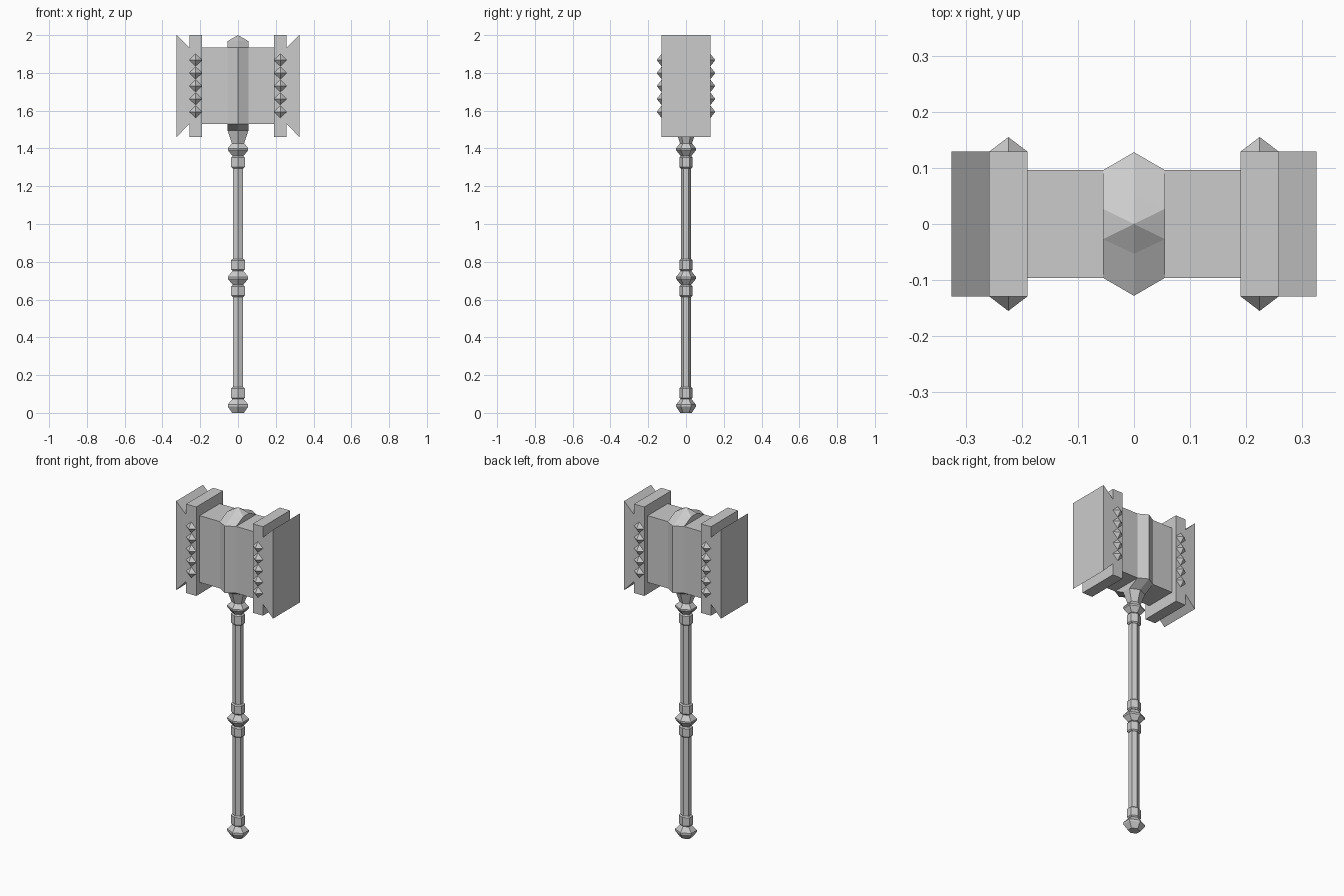
import bpy, bmesh
from mathutils import Vector

if "Cube" in bpy.data.objects:
    bpy.data.objects.remove(bpy.data.objects["Cube"])


def finish(name, bm):
    bmesh.ops.recalc_face_normals(bm, faces=bm.faces)
    mesh = bpy.data.meshes.new(name)
    bm.to_mesh(mesh)
    bm.free()
    obj = bpy.data.objects.new(name, mesh)
    bpy.context.collection.objects.link(obj)
    return obj


def hex_loft(name, sections, apex=None):
    """Stack six-sided rings given as (z, half width x, side y, tip y)."""
    bm = bmesh.new()
    rings = []
    for z, x, s, t in sections:
        pts = [(x, -s), (x, s), (0, t), (-x, s), (-x, -s), (0, -t)]
        rings.append([bm.verts.new((px, py, z)) for px, py in pts])
    for a, b in zip(rings, rings[1:]):
        for i in range(6):
            j = (i + 1) % 6
            bm.faces.new((a[i], a[j], b[j], b[i]))
    bm.faces.new(rings[0])
    if apex is None:
        bm.faces.new(rings[-1])
    else:
        tip = bm.verts.new((0, 0, apex))
        for i in range(6):
            bm.faces.new((rings[-1][i], rings[-1][(i + 1) % 6], tip))
    return finish(name, bm)


def turned(name, profile):
    return hex_loft(name, [(z, r, r * 0.5, r * 0.97) for z, r in profile])


def prism(name, profile, half_depth):
    """Extrude an xz outline along y."""
    bm = bmesh.new()
    face = bm.faces.new([bm.verts.new((x, -half_depth, z)) for x, z in profile])
    ext = bmesh.ops.extrude_face_region(bm, geom=[face])
    verts = [v for v in ext["geom"] if isinstance(v, bmesh.types.BMVert)]
    bmesh.ops.translate(bm, verts=verts, vec=Vector((0, 2 * half_depth, 0)))
    return finish(name, bm)


def collar(name, z0, z1):
    e = 0.007
    turned(name, [(z0, 0.029), (z0 + e, 0.036), (z1 - e, 0.036), (z1, 0.029)])


# Handle: shaft, collars, beads, pommel and flared neck
turned("shaft", [(0.05, 0.027), (1.45, 0.027)])
for name, z0, z1 in [("pommel_collar", 0.073, 0.137), ("lower_grip_collar", 0.614, 0.677),
                     ("upper_grip_collar", 0.752, 0.815), ("top_collar", 1.294, 1.36)]:
    collar(name, z0, z1)
for name, z in [("grip_bead", 0.715), ("top_bead", 1.396)]:
    turned(name, [(z - 0.035, 0.03), (z - 0.005, 0.054), (z + 0.005, 0.054), (z + 0.035, 0.03)])
turned("pommel", [(0, 0.031), (0.033, 0.054), (0.044, 0.054), (0.073, 0.03)])
turned("neck", [(1.425, 0.032), (1.495, 0.055)])

# Head core
prism("head_block", [(-0.2, 1.53), (0.2, 1.53), (0.2, 1.935), (-0.2, 1.935)], 0.096)

# Central band with gem-like top
hex_loft("centre_band", [(1.495, 0.055, 0.027, 0.053), (1.53, 0.055, 0.096, 0.128),
                         (1.935, 0.055, 0.096, 0.128), (1.968, 0.055, 0.027, 0.053)], apex=2.0)

for side, s in (("left", -1), ("right", 1)):
    # Plate and flared striking face
    prism(side + "_striking_end",
          [(s * x, z) for x, z in [(0.19, 1.46), (0.258, 1.46), (0.258, 1.53), (0.325, 1.46),
                                   (0.325, 2.0), (0.258, 1.935), (0.258, 2.0), (0.19, 2.0)]], 0.129)
    # Rows of diamond studs, front and back
    bm = bmesh.new()
    for f in (-1, 1):
        for i in range(5):
            cx, cz, y = s * 0.224, 1.731 + (i - 2) * 0.0685, f * 0.129
            base = [bm.verts.new((cx + dx, y, cz + dz)) for dx, dz in
                    [(0.034, 0), (0, 0.033), (-0.034, 0), (0, -0.033)]]
            tip = bm.verts.new((cx, f * 0.155, cz))
            for k in range(4):
                bm.faces.new((base[k], base[(k + 1) % 4], tip))
            bm.faces.new(base)
    finish(side + "_studs", bm)
